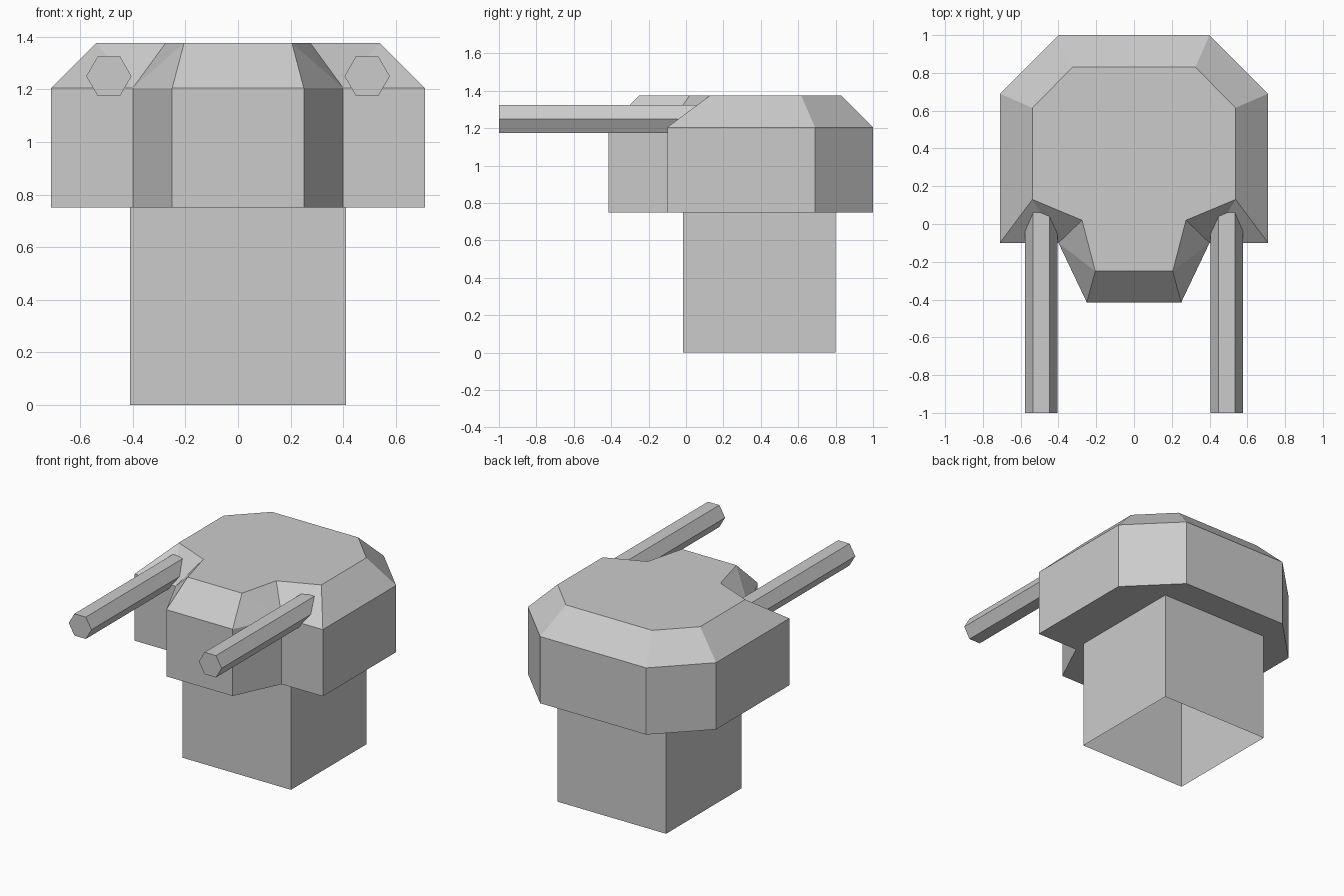
import bpy
import bmesh
from math import cos, sin, pi

cube = bpy.data.objects.get("Cube")
if cube:
    bpy.data.objects.remove(cube, do_unlink=True)

GREY = (0.6, 0.6, 0.6, 1.0)
mat = bpy.data.materials.new("plain grey")
mat.use_nodes = True
mat.diffuse_color = GREY
mat.node_tree.nodes["Principled BSDF"].inputs["Base Color"].default_value = GREY


def finish(name, bm):
    bmesh.ops.recalc_face_normals(bm, faces=bm.faces)
    mesh = bpy.data.meshes.new(name)
    bm.to_mesh(mesh)
    bm.free()
    mesh.materials.append(mat)
    obj = bpy.data.objects.new(name, mesh)
    bpy.context.collection.objects.link(obj)
    return obj


def ring(bm, points):
    return [bm.verts.new(p) for p in points]


def bridge(bm, a, b):
    n = len(a)
    return [bm.faces.new((a[i], a[(i + 1) % n], b[(i + 1) % n], b[i])) for i in range(n)]


def mirrored(half):
    """Close a right-hand half outline across the centre plane."""
    return half + [(-x, y) for x, y in reversed(half)]


# Square pedestal, hollow and open at the bottom
bm = bmesh.new()
square = [(-0.41, -0.015), (0.41, -0.015), (0.41, 0.8), (-0.41, 0.8)]
bridge(bm, *[ring(bm, [(x, y, z) for x, y in square]) for z in (0, 0.75)])
finish("pedestal", bm)

# Turret body: straight walls with a sloping shoulder up to a flat roof
wall = mirrored([(0.25, -0.415), (0.4, -0.1), (0.71, -0.1), (0.71, 0.69), (0.4, 1.0)])
roof = mirrored([(0.205, -0.25), (0.275, 0.02), (0.538, 0.13), (0.538, 0.615), (0.325, 0.83)])
bm = bmesh.new()
low = ring(bm, [(x, y, 0.75) for x, y in wall])
mid = ring(bm, [(x, y, 1.205) for x, y in wall])
top = ring(bm, [(x, y, 1.376) for x, y in roof])
bm.faces.new(low)
bm.faces.new(top)
bridge(bm, low, mid)
shoulder = bridge(bm, mid, top)

# Fold the twisted shoulder faces around the gun notches
last = len(mid) - 1
for face, a, b in ((0, 1, 0), (1, 1, 2), (8, last - 1, last), (7, last - 1, last - 2)):
    bmesh.utils.face_split(shoulder[face], mid[a], top[b])
finish("turret_body", bm)

# Hexagonal gun barrels
for side, name in ((1, "left_barrel"), (-1, "right_barrel")):
    bm = bmesh.new()
    front, back = [
        ring(bm, [(side * 0.491 + 0.086 * cos(i * pi / 3), y, 1.25 + 0.086 * sin(i * pi / 3))
                  for i in range(6)])
        for y in (-1.0, 0.25)
    ]
    bridge(bm, front, back)
    bm.faces.new(front)
    bm.faces.new(back)
    finish(name, bm)
